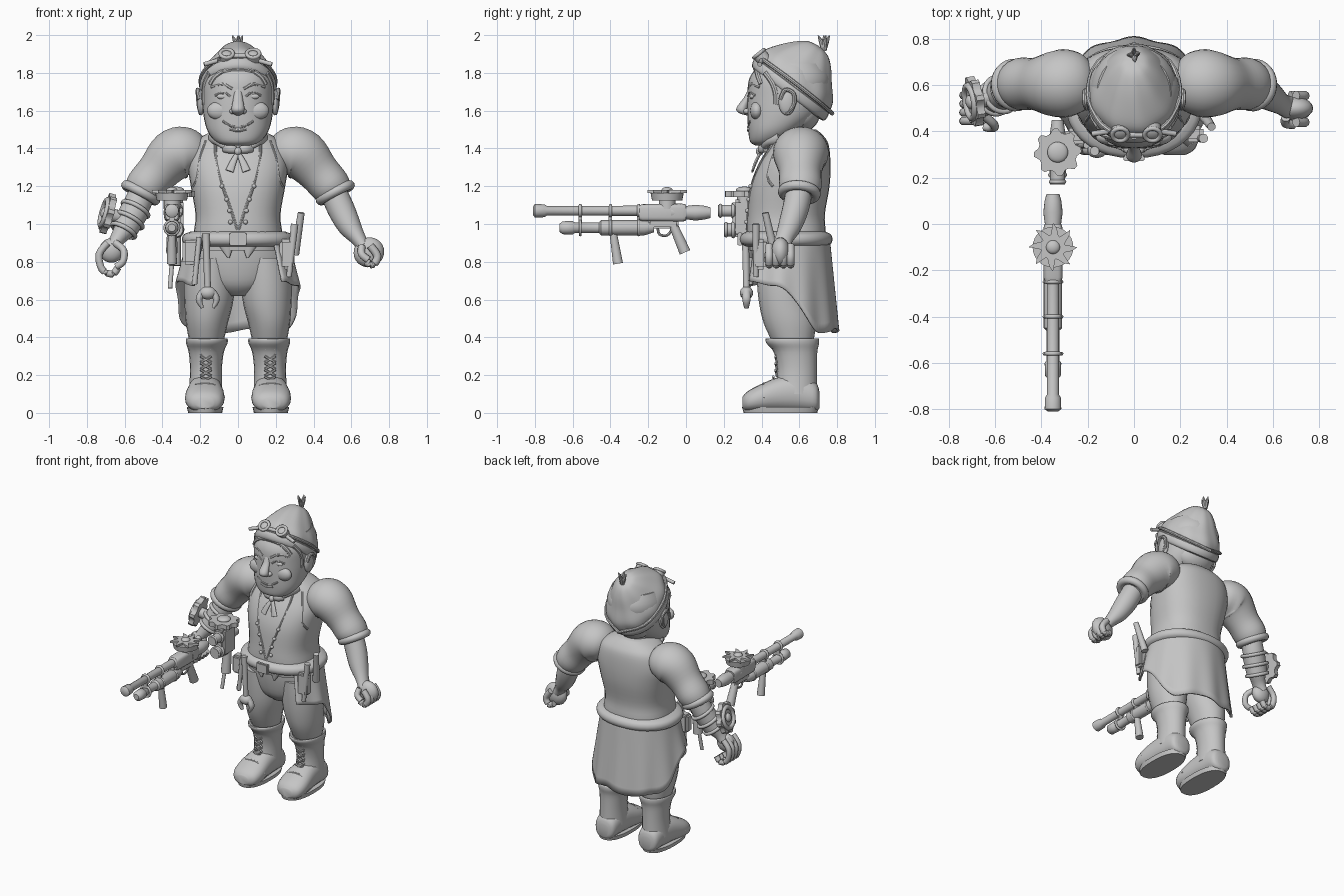
import bpy, bmesh, math
from mathutils import Vector as V

grey = bpy.data.materials.new("plain_grey")
grey.diffuse_color = (0.56, 0.56, 0.56, 1)
X, Y, Z = V((1, 0, 0)), V((0, 1, 0)), V((0, 0, 1))
pi = math.pi


def finish(name, bm):
    bmesh.ops.recalc_face_normals(bm, faces=bm.faces)
    me = bpy.data.meshes.new(name)
    bm.to_mesh(me)
    bm.free()
    ob = bpy.data.objects.new(name, me)
    bpy.context.collection.objects.link(ob)
    me.materials.append(grey)
    bpy.ops.object.select_all(action='DESELECT')
    ob.select_set(True)
    bpy.context.view_layer.objects.active = ob
    bpy.ops.object.shade_smooth_by_angle(angle=math.radians(42))
    return ob


def spline(keys, sub):
    """Catmull-Rom interpolation of position and radii."""
    out = []
    for i in range(len(keys) - 1):
        a, b, c, d = [keys[min(max(j, 0), len(keys) - 1)] for j in range(i - 1, i + 3)]
        for k in range(sub):
            t = k / sub
            out.append([.5 * (2*q + (r - p)*t + (2*p - 5*q + 4*r - s)*t*t + (3*q - p - 3*r + s)*t**3)
                        for p, q, r, s in zip(a, b, c, d)])
    return out + [list(keys[-1])]


def sweep(name, keys, axis=None, ref=X, p=2, n=20, sub=4, fold=0):
    """Skin of oval rings; each key is x, y, z, radius along ref, other radius."""
    keys = spline(keys, sub)
    bm, rings = bmesh.new(), []
    for i, k in enumerate(keys):
        c = V(k[:3])
        t = axis or (V(keys[min(i + 1, len(keys)-1)][:3]) - V(keys[max(i - 1, 0)][:3])).normalized()
        r = ref if abs(t.dot(ref)) < .9 else (Y if abs(t.y) < .9 else Z)
        u = (r - t * t.dot(r)).normalized()
        w = t.cross(u)
        ring = []
        for j in range(n):
            a = 2 * pi * j / n
            co, si = math.cos(a), math.sin(a)
            f = 1 + fold * math.sin(9 * a + i * .2)
            e = 2 / p
            ring.append(bm.verts.new(c + u * math.copysign(abs(co)**e, co) * max(k[3], .002) * f
                                     + w * math.copysign(abs(si)**e, si) * max(k[4], .002) * f))
        rings.append(ring)
    for a, b in zip(rings, rings[1:]):
        for j in range(n):
            bm.faces.new((a[j], a[(j+1) % n], b[(j+1) % n], b[j]))
    bm.faces.new(rings[0])
    bm.faces.new(rings[-1])
    return finish(name, bm)


def rod(name, a, b, r, r2=None, n=14):
    return sweep(name, [(*a, r, r), (*b, r2 or r, r2 or r)], n=n, sub=1)


def line(name, pts, r, n=8, sub=4):
    return sweep(name, [(*q, r, r) for q in pts], n=n, sub=sub)


def place(ob, c, axis=Z):
    ob.location = c
    ob.rotation_euler = V(axis).to_track_quat('Z', 'Y').to_euler()
    return ob


def ball(name, c, r, axis=Z):
    bm = bmesh.new()
    bmesh.ops.create_uvsphere(bm, u_segments=18, v_segments=12, radius=1)
    bmesh.ops.scale(bm, vec=r, verts=bm.verts)
    return place(finish(name, bm), c, axis)


def ring(name, c, axis, R, r, n=28):
    bm = bmesh.new()
    g = [[bm.verts.new(((R + r*math.cos(b*pi/5)) * math.cos(a*2*pi/n),
                        (R + r*math.cos(b*pi/5)) * math.sin(a*2*pi/n), r*math.sin(b*pi/5)))
          for b in range(10)] for a in range(n)]
    for a in range(n):
        for b in range(10):
            bm.faces.new((g[a][b], g[(a+1) % n][b], g[(a+1) % n][(b+1) % 10], g[a][(b+1) % 10]))
    return place(finish(name, bm), c, axis)


def gear(name, c, axis, r, h, shape):
    """Toothed disc; shape is the repeating list of radius factors."""
    bm, n = bmesh.new(), 8 * len(shape)
    vs = [bm.verts.new((r*shape[i % len(shape)]*math.cos(2*pi*i/n),
                        r*shape[i % len(shape)]*math.sin(2*pi*i/n), -h/2)) for i in range(n)]
    f = bm.faces.new(vs)
    ext = bmesh.ops.extrude_face_region(bm, geom=[f])
    bmesh.ops.translate(bm, vec=(0, 0, h), verts=[v for v in ext['geom'] if isinstance(v, bmesh.types.BMVert)])
    return place(finish(name, bm), c, axis)


def box(name, c, s, axis=Z):
    bm = bmesh.new()
    bmesh.ops.create_cube(bm, size=1)
    bmesh.ops.scale(bm, vec=s, verts=bm.verts)
    bmesh.ops.bevel(bm, geom=bm.edges[:], offset=min(s)*.2, segments=2, affect='EDGES')
    return place(finish(name, bm), c, axis)


def on(keys, x, z, p=2, out=.0):
    """Point on the front of an upright skin."""
    for a, b in zip(keys, keys[1:]):
        if a[2] <= z <= b[2]:
            t = (z - a[2]) / (b[2] - a[2])
            k = [q + (r - q) * t for q, r in zip(a, b)]
            return (x, k[1] - k[4] * max(0, 1 - (abs(x)/k[3])**p)**(1/p) - out, z)


# torso, pelvis, belt
body = [(0, .53, .86, .24, .2), (0, .53, .95, .235, .21), (0, .53, 1.05, .225, .205), (0, .55, 1.2, .25, .21),
        (0, .575, 1.32, .265, .19), (0, .60, 1.42, .235, .155), (0, .595, 1.47, .18, .13), (0, .58, 1.5, .11, .11)]
sweep("torso", body, Z, p=2.4, n=32)
sweep("pelvis", [(0, .54, .62, .07, .09), (0, .54, .68, .2, .15), (0, .54, .8, .265, .18), (0, .54, .92, .255, .19)], Z, n=28)
sweep("belt", [(0, .53, .88, .26, .21), (0, .53, .895, .288, .237), (0, .53, .92, .297, .246),
               (0, .53, .945, .286, .236), (0, .53, .96, .25, .21)], Z, p=2.15, n=36, sub=3)
box("buckle", (0, .285, .92), (.09, .025, .07))
sweep("neck", [(0, .55, 1.4, .12, .12), (0, .53, 1.55, .11, .12)], Z)

# waistcoat edges, buttons, bow
for s in (1, -1):
    line("waistcoat_edge", [on(body, s*x, z, 2.4, -.003) for x, z in
                            ((.12, 1.45), (.115, 1.35), (.08, 1.2), (.035, 1.07), (.004, .97))], .008)
    line("armhole_edge", [on(body, s*x, z, 2.4, -.003) for x, z in ((.17, 1.44), (.2, 1.35), (.215, 1.25), (.235, 1.2))], .008)
    for x, z in ((.085, 1.2), (.06, 1.13), (.045, 1.07), (.04, 1.01)):
        ball("button", on(body, s*x, z, 2.4, .004), (.012, .012, .012))
    sweep("waistcoat_point", [(s*.07, .34, .92, .06, .02), (s*.05, .345, .82, .005, .008)], Z, sub=2)
    sweep("bow_loop", [(0, .4, 1.385, .012, .012), (s*.04, .4, 1.4, .02, .027), (s*.075, .42, 1.405, .015, .025)], ref=Y, n=12)
    sweep("bow_tail", [(0, .395, 1.38, .01, .008), (s*.025, .37, 1.33, .017, .008), (s*.045, .352, 1.28, .022, .006)], n=12)
    sweep("collar_flap", [(s*.13, .5, 1.46, .03, .04), (s*.09, .43, 1.435, .03, .025), (s*.04, .41, 1.39, .01, .01)])
ball("bow_knot", (0, .39, 1.385), (.02, .02, .022))

# open coat skirt with gentle pleats and a hem rising to the front
bm, cols = bmesh.new(), []
for i in range(73):
    a = (i / 72 * 2 - 1) * math.radians(135)
    e = min(1, max(0, (abs(a) - .85) / .95))
    low = .435 + .25 * e * e * (3 - 2*e) + .012 * math.sin(a * 6)
    col = []
    for j in range(11):
        t = j / 10
        z = .93 + (low - .93) * t
        f = 1 + .022 * t * math.cos(a * 11)
        col.append(bm.verts.new((math.sin(a) * (.262 + .06*t) * f, .53 + math.cos(a) * (.225 + .045*t) * f, z)))
    cols.append(col)
for a, b in zip(cols, cols[1:]):
    for j in range(10):
        bm.faces.new((a[j], b[j], b[j+1], a[j+1]))
m = finish("coat_skirt", bm).modifiers.new("thick", 'SOLIDIFY')
m.thickness, m.offset = .012, 0

# legs, boots, sleeves, forearms
for s in (1, -1):
    sweep("trouser_leg", [(s*.145, .54, .82, .125, .17), (s*.15, .535, .7, .135, .16), (s*.155, .53, .58, .128, .143),
                          (s*.165, .55, .47, .11, .137), (s*.167, .57, .35, .085, .1)], Z)
    sweep("boot_shaft", [(s*.165, .57, .375, .085, .1), (s*.165, .563, .395, .107, .137), (s*.165, .565, .37, .11, .14),
                         (s*.168, .58, .32, .093, .115), (s*.17, .588, .22, .084, .105), (s*.172, .58, .1, .09, .115)], Z)
    sweep("boot_foot", [(s*.172, .706, .07, .04, .045), (s*.172, .685, .085, .075, .078), (s*.172, .6, .105, .086, .098),
                        (s*.174, .5, .1, .095, .093), (s*.176, .39, .077, .105, .072), (s*.176, .325, .06, .088, .053),
                        (s*.176, .298, .053, .045, .03)], Y, p=2.3)
    sweep("boot_sole", [(s*.174, .5, 0, .09, .195), (s*.174, .5, .03, .097, .203)], Z, p=2.4, n=28, sub=1)
    for i in range(6):
        z = .16 + i * .036
        y = .47 - .015 * (i == 5) - .012 * (i == 0)
        for d in (1, -1):
            rod("boot_lace", (s*.17 - d*.028, y + .01, z), (s*.17 + d*.028, y + .004, z + .032), .007, n=6)
    line("toe_cap_seam", [(s*.175 + .101*math.cos(a), .41, .078 + .078*math.sin(a)) for a in (0, .6, 1.2, 1.9, 2.5, pi)], .006)
    sweep("sleeve", [(s*.17, .62, 1.36, .06, .05), (s*.21, .615, 1.37, .115, .1), (s*.28, .61, 1.38, .145, .135),
                     (s*.345, .605, 1.36, .142, .137), (s*.425, .605, 1.275, .113, .113), (s*.49, .605, 1.2, .113, .107),
                     (s*.525, .6, 1.15, .09, .09)], ref=Y, n=26)
    ring("sleeve_cuff", (s*.515, .6, 1.165), (s*.46, -.08, -.88), .088, .026)
    sweep("forearm", [(s*.5, .6, 1.18, .07, .07), (s*.545, .58, 1.08, .07, .072), (s*.59, .55, .99, .062, .062),
                      (s*.635, .52, .925, .048, .042), (s*.665, .505, .88, .05, .035)], ref=Y)

# closed fist on one side, curled open hand on the other
ball("fist", (.693, .5, .85), (.05, .082, .078), (.5, 0, -.85))
for i in range(4):
    y = .44 + i * .038
    line("fist_finger", [(.7, y, .885), (.738, y, .83), (.715, y, .785), (.675, y, .8)], .021, n=10)
line("fist_thumb", [(.655, .46, .88), (.655, .435, .84), (.69, .43, .81)], .02, n=10)
ball("open_palm", (-.67, .5, .86), (.045, .065, .065), (-.4, 0, -.85))
for i in range(4):
    y = .445 + i * .037
    line("curled_finger", [(-.69, y, .9), (-.735, y, .84), (-.72, y, .76), (-.665, y, .735), (-.635, y, .77)], .019, n=10)
line("open_thumb", [(-.65, .47, .9), (-.605, .43, .86), (-.61, .415, .8), (-.645, .42, .775)], .019, n=10)

# wrist bracer with a toothed wheel
d = V((-.05, -.03, -.09)).normalized()
c0 = V((-.575, .56, 1.02))
sweep("bracer", [(*(c0 - d*.075), .075, .078), (*(c0 + d*.07), .067, .07)], ref=Y, sub=1)
for t, r in ((-.07, .076), (0, .078), (.065, .069)):
    ring("bracer_band", c0 + d*t, d, r, .012)
ax = V((-.9, -.15, .25)).normalized()
hub = V((-.69, .53, 1.055))
rod("wheel_axle", (-.6, .55, 1.03), hub, .035)
gear("wrist_wheel", hub, ax, .108, .035, (1, 1, .85, .85))
ring("wrist_wheel_rim", hub + ax*.018, ax, .07, .016)
ball("wrist_wheel_cap", hub + ax*.02, (.03, .03, .018), ax)

# head and face
head = [(0, .41, 1.415, .06, .04), (0, .43, 1.435, .115, .09), (0, .465, 1.49, .16, .135), (0, .51, 1.57, .182, .185),
        (0, .535, 1.67, .19, .21), (0, .55, 1.77, .19, .215), (0, .56, 1.85, .16, .17)]
sweep("head", head, Z, p=2.2, n=32)
sweep("nose", [(0, .345, 1.72, .02, .015), (0, .325, 1.67, .024, .018), (0, .297, 1.615, .034, .03),
               (0, .303, 1.588, .028, .024), (0, .33, 1.575, .01, .01)], Z)
line("mouth", [on(head, x, z, 2.2, -.002) for x, z in ((-.08, 1.545), (-.04, 1.52), (0, 1.513), (.04, 1.52), (.08, 1.545))], .007)
line("lower_lip", [on(head, x, z, 2.2, -.002) for x, z in ((-.045, 1.505), (0, 1.495), (.045, 1.505))], .009)
ball("chin", (0, .37, 1.455), (.06, .035, .035))
for s in (1, -1):
    ball("nostril", (s*.027, .325, 1.597), (.019, .022, .016))
    ball("cheek", on(head, s*.095, 1.6, 2.2, -.028), (.07, .036, .05))
    ball("eye", on(head, s*.08, 1.675, 2.2, -.01), (.034, .014, .015))
    line("eyelid", [on(head, s*x, z, 2.2, -.003) for x, z in ((.04, 1.675), (.075, 1.697), (.12, 1.68))], .007)
    line("eyebrow", [on(head, s*x, z, 2.2, -.004) for x, z in ((.03, 1.715), (.08, 1.74), (.14, 1.725))], .011)
    ball("ear", (s*.195, .535, 1.645), (.022, .045, .07))
    line("ear_rim", [(s*.205, .5, 1.66), (s*.213, .525, 1.71), (s*.213, .57, 1.69), (s*.208, .57, 1.63), (s*.198, .53, 1.585)], .011)
    line("side_hair", [(s*.15, .42, 1.8), (s*.172, .455, 1.75), (s*.178, .475, 1.69), (s*.175, .475, 1.63)], .015)
    line("fringe_lock", [on(head, s*x, z, 2.2) for x, z in ((.0, 1.82), (.07, 1.81), (.12, 1.78), (.145, 1.74))], .014)
ball("back_hair", (0, .62, 1.59), (.14, .09, .1))

# slouched cap, rolled brim, tuft
tilt = V((0, .6, .8)).normalized()
sweep("cap", [(0, .55, 1.71, .19, .235), (0, .575, 1.75, .195, .235), (0, .6, 1.79, .183, .222), (0, .635, 1.845, .142, .172),
              (0, .675, 1.895, .098, .118), (0, .7, 1.928, .055, .065), (0, .708, 1.938, .01, .01)], tilt, n=54, fold=.016)
sweep("cap_brim", [(0, .535, 1.685, .18, .22), (0, .54, 1.69, .198, .238), (0, .55, 1.71, .205, .246),
                   (0, .562, 1.732, .202, .243), (0, .566, 1.738, .185, .222)], tilt, n=36, sub=2)
for x, y in ((-.03, .73), (0, .76), (.025, .74), (.005, .7)):
    sweep("cap_tuft", [(0, .73, 1.92, .014, .014), (x*.5, .5*(y + .73), 1.965, .012, .012), (x, y, 1.998, .003, .003)], n=8, sub=2)

# goggles
g = V((0, -.6, .75)).normalized()
for s in (1, -1):
    c = V((s*.07 + .01, .4, 1.885))
    rod("goggle_cup", c - g*.05, c + g*.02, .036, .039)
    ring("goggle_rim", c + g*.022, g, .034, .01)
    ball("goggle_lens", c + g*.015, (.031, .031, .013), g)
    line("goggle_strap", [(s*.1, .4, 1.875), (s*.155, .45, 1.84), (s*.198, .56, 1.76), (s*.155, .7, 1.65), (0, .775, 1.585)], .011)
    rod("goggle_hinge", (s*.11, .4, 1.865), (s*.18, .39, 1.845), .012)
rod("goggle_bridge", (-.03, .385, 1.89), (.05, .385, 1.89), .012)

# long launcher floating in front
x = -.35
for nm, z, prof in (
    ("launcher_barrel", 1.07, ((-.81, .022), (-.8, .036), (-.75, .034), (-.735, .025), (-.24, .027))),
    ("launcher_lower_tube", .98, ((-.67, .02), (-.655, .034), (-.6, .036), (-.59, .028), (-.46, .028), (-.45, .04), (-.22, .04), (-.17, .024))),
    ("launcher_stock", 1.06, ((-.08, .045), (.0, .035), (.05, .042), (.1, .036), (.13, .028)))):
    sweep(nm, [(x, y, z, r, r) for y, r in prof], Y, sub=1)
sweep("launcher_receiver", [(x, -.25, 1.06, .034, .038), (x, -.23, 1.06, .042, .045), (x, -.02, 1.06, .042, .048),
                            (x, 0, 1.06, .036, .042)], Y, p=4, sub=1, n=24)
box("launcher_underbody", (x, -.12, 1.0), (.05, .16, .05))
for y in (-.56, -.4, -.25):
    ring("barrel_band", (x, y, 1.07), Y, .028, .009)
    ring("tube_band", (x, y, .98), Y, .037, .008)
    box("band_link", (x, y, 1.025), (.03, .018, .06))
rod("foregrip", (x, -.385, .95), (x, -.36, .79), .02, .027)
rod("rear_grip", (x, -.07, 1.0), (x, -.005, .85), .024, .031)
line("trigger_guard", [(x, -.15, .98), (x, -.14, .945), (x, -.1, .94), (x, -.075, .97)], .007)
rod("drum_post", (x, -.1, 1.08), (x, -.1, 1.14), .045)
rod("drum", (x, -.1, 1.125), (x, -.1, 1.165), .08, .088, n=28)
gear("drum_blades", (x, -.1, 1.172), Z, .105, .014, (1, .5, .55, .8))
ball("drum_cap", (x, -.1, 1.178), (.03, .03, .018))

# short holstered launcher at the hip
x = -.33
box("sidearm_body", (x, .32, 1.03), (.085, .15, .2))
for z, r, y in ((1.07, .032, .17), (.97, .036, .2)):
    rod("sidearm_barrel", (x, y, z), (x, .38, z), r)
    ring("sidearm_muzzle", (x, y + .012, z), Y, r*.9, .009)
    ring("sidearm_band", (x, .25, z), Y, r, .01)
rod("sidearm_post", (x, .31, 1.1), (x, .31, 1.17), .04)
gear("sidearm_wheel", (x, .31, 1.16), Z, .103, .032, (1, 1, .82, .82))
ball("sidearm_wheel_cap", (x, .31, 1.18), (.045, .045, .018))
rod("sidearm_rear", (x, .36, 1.04), (x, .45, 1.04), .038, .025)
rod("sidearm_grip", (x, .35, .95), (x - .005, .34, .78), .028, .034)
rod("sidearm_hook", (x - .02, .35, .79), (x - .03, .33, .66), .012)

# belt tools: spanner, handles, pouches
w = -.16
rod("spanner_shaft", (w - .01, .315, .95), (w, .32, .64), .02, .017)
ball("spanner_head", (w, .32, .635), (.045, .035, .035))
for s in (1, -1):
    sweep("spanner_jaw", [(w + s*.025, .32, .64, .02, .022), (w + s*.046, .32, .6, .018, .022), (w + s*.028, .32, .555, .008, .012)], n=12)
rod("rear_tool_bar", (w - .045, .34, .93), (w - .07, .34, .68), .014)
box("left_pouch", (-.25, .38, .85), (.09, .07, .13))
box("right_pouch", (.26, .39, .84), (.08, .07, .16))
rod("hammer_handle", (.3, .47, .84), (.335, .42, 1.06), .024, .018)
rod("screwdriver", (.27, .37, .72), (.3, .37, 1.0), .014, .02)
